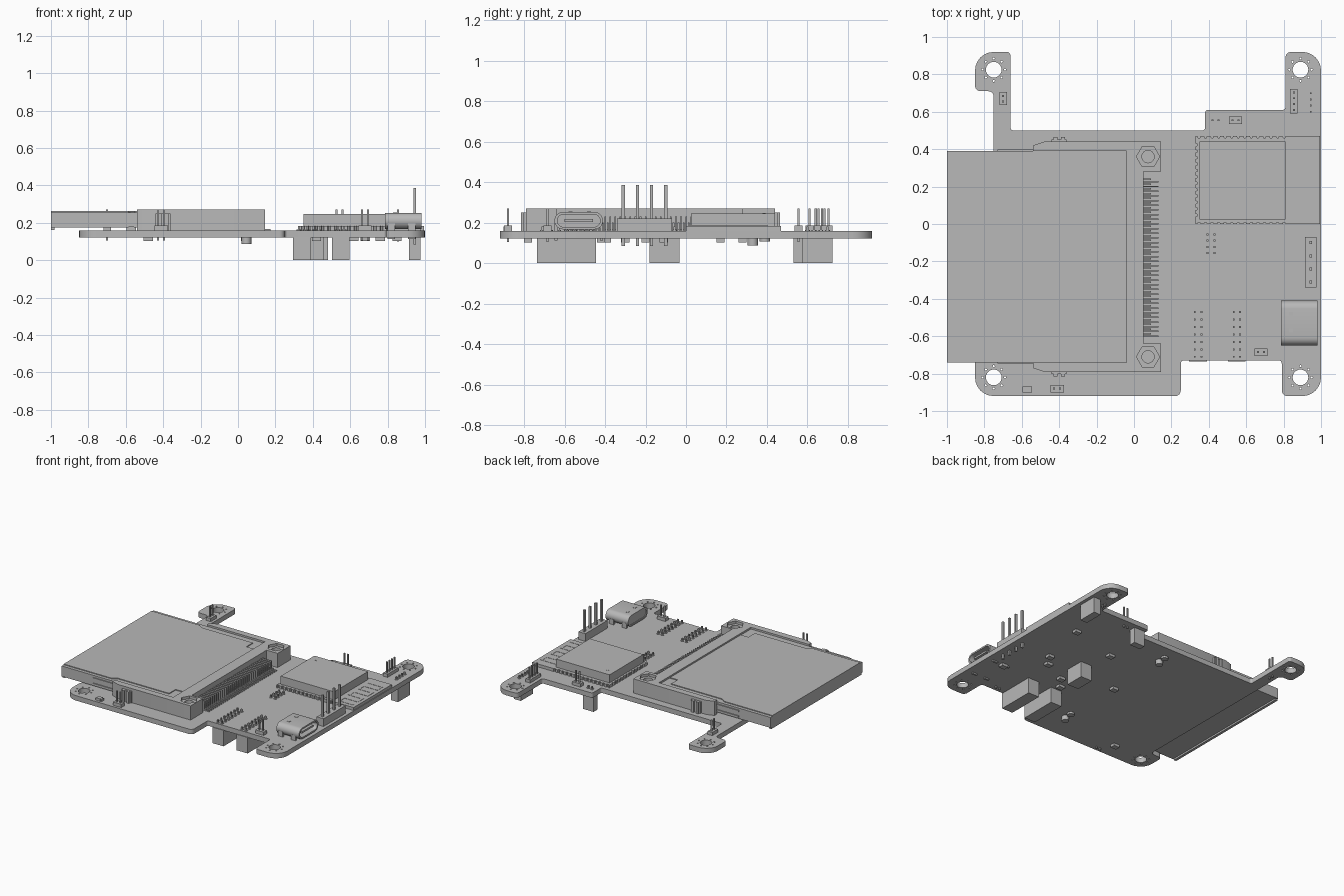
import bpy, bmesh, math
from mathutils import Matrix, Vector

old = bpy.data.objects.get("Cube")
if old:
    bpy.data.objects.remove(old, do_unlink=True)

GREY = (0.48, 0.48, 0.48, 1)
mat = bpy.data.materials.new("plain grey")
mat.use_nodes = True
mat.diffuse_color = GREY
mat.node_tree.nodes["Principled BSDF"].inputs["Base Color"].default_value = GREY

LOW, TOP = 0.122, 0.16  # board faces


def finish(name, bm):
    me = bpy.data.meshes.new(name)
    bmesh.ops.remove_doubles(bm, verts=bm.verts, dist=1e-5)
    bm.to_mesh(me)
    bm.free()
    me.materials.clear()
    me.materials.append(mat)
    me.shade_smooth()
    me.set_sharp_from_angle(angle=math.radians(30))
    ob = bpy.data.objects.new(name, me)
    bpy.context.collection.objects.link(ob)
    return ob


def boxes(name, items):
    """Boxes given as (x0, x1, y0, y1, z0, z1)."""
    bm = bmesh.new()
    for x0, x1, y0, y1, z0, z1 in items:
        m = Matrix.Translation(((x0 + x1) / 2, (y0 + y1) / 2, (z0 + z1) / 2))
        part = bmesh.new()
        bmesh.ops.create_cube(part, size=1, matrix=m @ Matrix.Diagonal((x1 - x0, y1 - y0, z1 - z0, 1)))
        tmp = bpy.data.meshes.new("tmp")
        part.to_mesh(tmp)
        part.free()
        bm.from_mesh(tmp)
        bpy.data.meshes.remove(tmp)
    return finish(name, bm)


def disc(x, y, r, n=24, turn=0.0):
    return [(x + r * math.cos(turn + math.tau * i / n), y + r * math.sin(turn + math.tau * i / n)) for i in range(n)]


def rounded(pts, n=6):
    """Round each corner (x, y, radius) of an outline."""
    out = []
    for i, (x, y, r) in enumerate(pts):
        p = Vector((x, y))
        a = p + (Vector(pts[i - 1][:2]) - p).normalized() * r
        b = p + (Vector(pts[(i + 1) % len(pts)][:2]) - p).normalized() * r
        c = a + b - p
        for k in range(n + 1):
            t = k / n * math.pi / 2
            q = c + (a - c) * math.cos(t) + (b - c) * math.sin(t)
            out.append((q.x, q.y))
    return out


def slab(name, loops, z0, z1, matrix=Matrix()):
    """Extrude an outline with holes from z0 to z1."""
    cu = bpy.data.curves.new(name, 'CURVE')
    cu.dimensions = '2D'
    cu.fill_mode = 'BOTH'
    cu.extrude = (z1 - z0) / 2
    for pts in loops:
        sp = cu.splines.new('POLY')
        sp.points.add(len(pts) - 1)
        for p, (x, y) in zip(sp.points, pts):
            p.co = (x, y, 0, 1)
        sp.use_cyclic_u = True
    tmp = bpy.data.objects.new("tmp", cu)
    bpy.context.collection.objects.link(tmp)
    dg = bpy.context.evaluated_depsgraph_get()
    me = bpy.data.meshes.new_from_object(tmp.evaluated_get(dg))
    bm = bmesh.new()
    bm.from_mesh(me)
    bm.transform(matrix @ Matrix.Translation((0, 0, (z0 + z1) / 2)))
    bpy.data.objects.remove(tmp)
    bpy.data.curves.remove(cu)
    bpy.data.meshes.remove(me)
    return finish(name, bm)


# circuit board with mounting holes and rings of small vias
R, S = 0.1, 0.015
outline = rounded([(-.85, -.92, R), (.25, -.92, .03), (.25, -.73, S), (.79, -.73, S), (.79, -.92, .03),
                   (1, -.92, R), (1, .92, R), (.81, .92, .03), (.81, .61, S), (.38, .61, S), (.38, .5, S),
                   (-.66, .5, S), (-.66, .92, .02), (-.85, .92, R), (-.85, .71, .03), (-.75, .71, .03),
                   (-.75, -.71, .03), (-.85, -.71, .03)])
holes = []
for hx in (-.75, .89):
    for hy in (-.82, .825):
        holes.append(disc(hx, hy, .042))
        holes += [disc(x, y, .006, 8) for x, y in disc(hx, hy, .06, 8)]
slab("circuit_board", [outline] + holes, LOW, TOP)

# card socket: a C-shaped housing with hexagonal nut pockets
frame = [(-.54, .39), (-.54, .42), (-.48, .44), (.145, .44), (.145, .28), (.05, .28), (.05, -.64),
         (.145, -.64), (.145, -.79), (-.48, -.79), (-.54, -.77), (-.54, -.74), (-.04, -.74), (-.04, .39)]
nuts = [(.075, .36), (.075, -.71)]
slab("socket_base", [frame] + [disc(x, y, .033) for x, y in nuts], TOP, .25)
slab("socket_top", [frame] + [disc(x, y, .062, 6) for x, y in nuts], .25, .27)
clips = []
for s in (1, -1):
    for x0, x1, d, z in ((-.44, -.36, .012, .25), (-.43, -.41, .025, .25), (-.39, -.37, .025, .25)):
        e = .44 if s > 0 else -.79
        clips.append((x0, x1, min(e, e + s * d), max(e, e + s * d), TOP, z))
boxes("socket_clips", clips)

# inserted card with raised top panel, side rails and end lip
boxes("card_body", [(-1, -.04, -.74, .39, .175, .256)])
half = [(-1, .365), (-.585, .365), (-.55, .34), (-.11, .34), (-.11, .26), (-.045, .26)]
slab("card_panel", [half + [(x, -.35 - y) for x, y in reversed(half)]], .255, .262)
boxes("card_rails", [(-.73, -.54, y, y + .012, z, z + .012)
                     for y in (-.747, .385) for z in (.185, .228)])
boxes("card_end_lip", [(-1, -.98, -.73, .38, .162, .176)])

# bent contact pins in two staggered rows
pins = []
for i in range(34):
    y = .238 - i * .025
    for off, x, z in ((0, .09, .2), (-.0125, .13, .23)):
        a, b = y + off - .004, y + off + .004
        pins += [(.045, x, a, b, z - .01, z), (x - .01, x, a, b, TOP, z), (x - .01, x + .045, a, b, TOP, TOP + .008)]
boxes("socket_pins", pins)

# radio module: notched carrier, shield can and printed antenna
MX0, MX1, MY0, MY1 = .33, .995, 0, .47


def notched(p, q, count):
    p, q = Vector(p), Vector(q)
    d = (q - p) / count
    inward = Vector((-d.y, d.x)).normalized() * .009
    pts = []
    for i in range(count):
        c = p + d * (i + .5)
        pts += [c - d * .22, c - d * .12 + inward, c + d * .12 + inward, c + d * .22]
    return [tuple(v) for v in pts]


edge = notched((MX0, MY0), (.82, MY0), 14) + [(MX1, MY0), (MX1, MY1)]
edge += notched((.82, MY1), (MX0, MY1), 14) + [(MX0, MY1)] + notched((MX0, .44), (MX0, .03), 12) + [(MX0, MY0)]
slab("module_board", [edge], TOP, .183)
boxes("module_shield", [(.35, .81, .025, .44, .183, .246)])
slab("shield_mark", [disc(.405, .385, .008, 12)], .245, .248)
trace = []
for i in range(7):
    y = .03 + i * .06
    trace.append((.84, .97, y, y + .015, .182, .185))
    if i < 6:
        x = .955 if i % 2 else .84
        trace.append((x, x + .015, y, y + .075, .182, .185))
boxes("module_antenna", trace)

# charging port: hollow rounded shell with back wall and tongue
W, H = .12, .043
side = Matrix(((0, 0, 1, 0), (1, 0, 0, -.53), (0, 1, 0, .21), (0, 0, 0, 1)))


def stadium(w, h):
    return rounded([(-w, -h, h), (w, -h, h), (w, h, h), (-w, h, h)])


slab("port_shell", [stadium(W, H), stadium(W - .014, H - .012)], .785, .98, side)
slab("port_back", [stadium(W - .01, H - .008)], .79, .86, side)
boxes("port_tongue", [(.85, .97, -.6, -.46, .203, .217)])
boxes("port_tabs", [(x, x + .04, y, y + .015, LOW - .01, .2)
                    for x in (.8, .91) for y in (-.65, -.425)])
boxes("port_springs", [(.83, .85, y, y + .02, .25, .255) for y in (-.58, -.49)])


# pin headers: plastic base and square pins
def header(name, pts, z_low, z_high, base_h, t=.006, pad=.02):
    xs, ys = [p[0] for p in pts], [p[1] for p in pts]
    boxes(name + "_base", [(min(xs) - pad, max(xs) + pad, min(ys) - pad, max(ys) + pad, TOP, TOP + base_h)])
    boxes(name + "_pins", [(x - t, x + t, y - t, y + t, z_low, z_high) for x, y in pts])


header("power_header", [(.945, -.1 - .07 * i) for i in range(4)], .085, .387, .06, .008, .03)
header("corner_header", [(.855, .61 + .031 * i) for i in range(4)], .1, .27, .025, .005)
header("back_tab_header", [(-.7, .655), (-.7, .685)], .105, .27, .025, .005)
header("back_header", [(.527, .555), (.558, .555)], .105, .27, .025, .005)
header("front_header", [(.663, -.685), (.695, -.685)], .105, .27, .025, .005)
header("front_left_header", [(-.427, -.88), (-.395, -.88)], .105, .27, .025, .005)

# sockets hanging below the board, their pin tips and pads on top
below = [("front_socket_a", (.325, .36), -.71, 7, .04), ("front_socket_b", (.533, .567), -.71, 7, .04),
         ("middle_socket", (.393, .43), -.155, 4, .033), ("corner_socket", (.945,), .6, 4, .033),
         ("back_socket", (.42, .452), .555, 1, .04)]
for name, cols, y0, n, step in below:
    y1 = y0 + step * (n - 1)
    boxes(name, [(cols[0] - .03, cols[-1] + .03, y0 - .025, y1 + .025, 0, LOW + .002)])
    spots = [(x, y0 + step * i) for x in cols for i in range(n)]
    boxes(name + "_tips", [(x - .005, x + .005, y - .005, y + .005, LOW, .182) for x, y in spots])
    bm = bmesh.new()
    for x, y in spots:
        bmesh.ops.create_cone(bm, cap_ends=True, segments=12, radius1=.012, radius2=.012, depth=.006,
                              matrix=Matrix.Translation((x, y, TOP + .001)))
    finish(name + "_pads", bm)

# small surface parts
boxes("top_resistor", [(-.595, -.545, -.9, -.87, TOP, .178), (-.585, -.555, -.902, -.868, TOP, .18)])
boxes("under_chips", [(x - .025, x + .025, y - .02, y + .02, LOW - .02, LOW + .002) for x, y in
                      ((.85, -.42), (.68, -.11), (.36, .17), (.35, -.39), (.76, .28), (-.48, -.78), (.04, -.17),
                       (.42, -.3), (.62, -.2))])
for i, y in enumerate((.33, -.7)):
    for k in (0, 1):
        slab(f"under_peg_{i}_{k}", [disc(.045, y + .06 * k, .026, 16)], LOW - .035 + .02 * k, LOW + .002)
